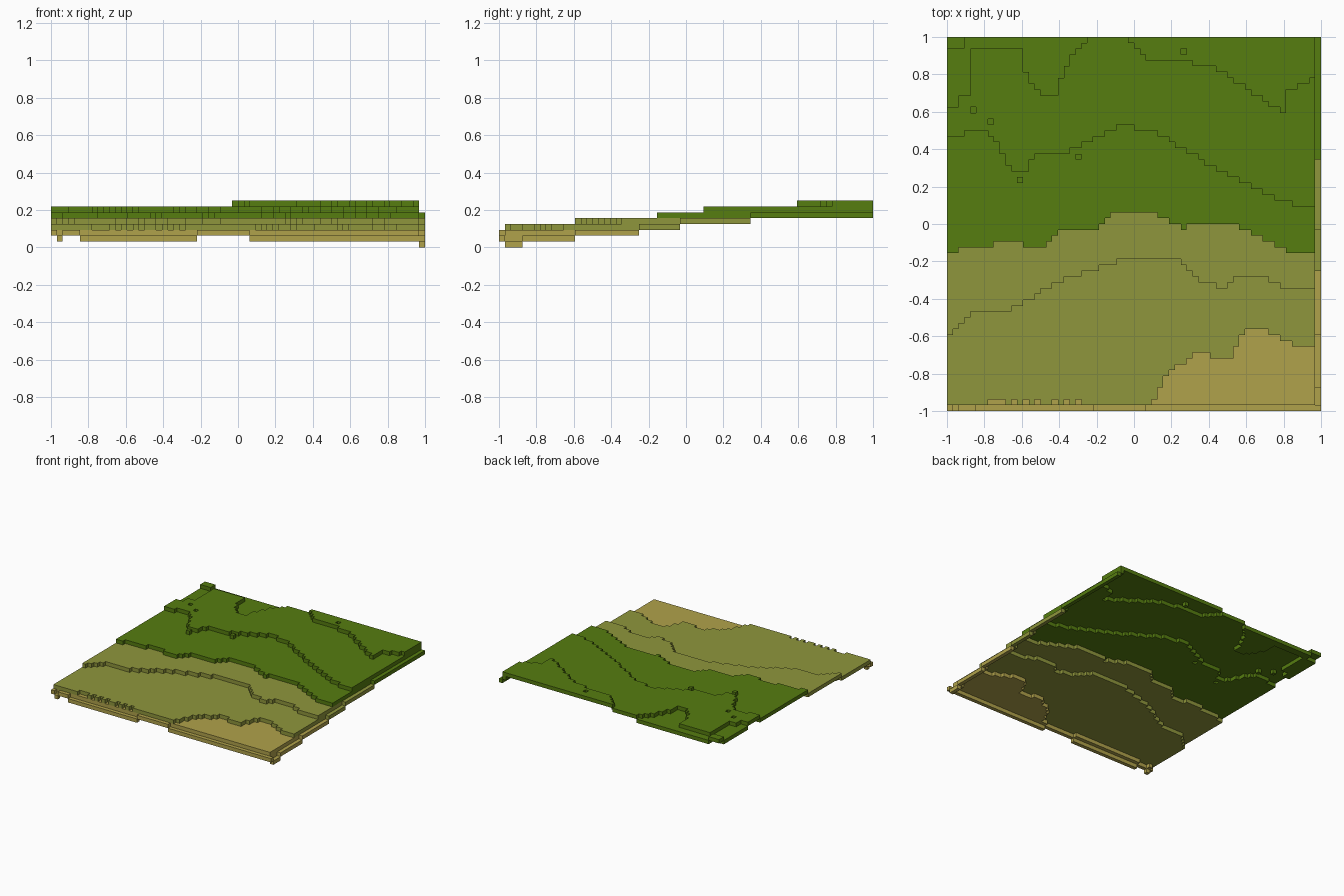
import bpy
import bmesh

cube = bpy.data.objects.get("Cube")
if cube:
    bpy.data.objects.remove(cube, do_unlink=True)

N = 64            # blocks along each side
S = 2.0 / N       # block size

# Front edge of each terrace as (x, y) points
SAND_EDGE = [(-1, -.97), (.09, -.97), (.16, -.83), (.32, -.69), (.52, -.72), (.6, -.56),
             (.7, -.56), (.85, -.65), (1, -.65)]
DRY_EDGE = [(-1, -.62), (-.87, -.47), (-.66, -.46), (-.4, -.31), (-.03, -.185), (.22, -.185),
            (.36, -.31), (.5, -.34), (.53, -.28), (.7, -.28), (.8, -.34), (1, -.34)]
GRASS_EDGE = [(-1, -.15), (-.69, -.1), (-.47, -.12), (-.4, -.03), (-.2, -.02), (-.1, .06),
              (.13, .05), (.25, -.02), (.52, .01), (.82, -.15), (1, -.15)]
HILL_EDGE = [(-1, .48), (-.77, .49), (-.66, .28), (-.59, .28), (-.52, .36), (-.36, .38),
             (-.05, .53), (.16, .47), (.42, .3), (.82, .11), (1, .1)]
TOP_EDGE = [(-.04, 1), (.08, .88), (.42, .85), (.54, .76), (.8, .6), (.82, .7), (1, .8)]
# Front edge of the shallow hollow at the back
HOLLOW_EDGE = [(-.88, .94), (-.6, .94), (-.57, .76), (-.5, .69), (-.42, .69), (-.34, .9), (-.22, 1)]
# Lone dips and bumps: (x, y, level)
LONE = [(-.86, .61, 5), (-.77, .55, 5), (-.62, .23, 6), (-.3, .36, 6), (.26, .92, 6)]
# Steps of the sunken right border, rising by one level at each y
BORDER_STEPS = (-.6, -.26, -.04, .34)


def along(points, x):
    """Linear interpolation of an edge; out of reach beyond its ends."""
    for (x0, y0), (x1, y1) in zip(points, points[1:]):
        if x0 <= x <= x1:
            return y0 + (y1 - y0) * (x - x0) / (x1 - x0)
    return 9.0


def cell(v):
    return int((v + 1) / S)


def level(i, j):
    """Top block level at a grid cell."""
    x, y = -1 + (i + .5) * S, -1 + (j + .5) * S
    if i == N - 1:                                   # sunken right border
        return 0 if 1 <= j <= 3 else 1 + sum(y > step for step in BORDER_STEPS)
    if j == 0:                                       # sunken front border
        return 2 if -.22 < x < .06 or i in (0, 2, 3, 4) else 1
    if j == 1 and i in (7, 8, 9, 11, 13, 15, 18, 20, 22):
        return 2                                     # notches in the front lip
    edges = (SAND_EDGE, DRY_EDGE, GRASS_EDGE, HILL_EDGE, TOP_EDGE)
    h = 2 + sum(y > along(edge, x) for edge in edges)
    if h == 6:                                       # hollow and side dip
        if y > along(HOLLOW_EDGE, x):
            h = 5
        if x < -.87 and y > (.63 if x < -.94 else .69):
            h = 6 if x < -.9 and y > .94 else 5
    return h


H = {(i, j): level(i, j) for i in range(N) for j in range(N)}
for x, y, lv in LONE:
    H[cell(x), cell(y)] = lv

# Blocks: one thick, deeper where a neighbour is more than a block lower
blocks = set()
for (i, j), h in H.items():
    near = [H[c] for c in ((i + 1, j), (i - 1, j), (i, j + 1), (i, j - 1)) if c in H]
    for k in range(min(h, min(near) + 1), h + 1):
        blocks.add((i, j, k))


def make_material(name, rgb):
    mat = bpy.data.materials.new(name)
    mat.use_nodes = True
    mat.diffuse_color = (*rgb, 1)
    mat.node_tree.nodes["Principled BSDF"].inputs["Base Color"].default_value = (*rgb, 1)
    return mat


def block_side(block, axis, step):
    """Grid corners of one block side, wound to face outwards."""
    corners = []
    for a, b in ((0, 0), (1, 0), (1, 1), (0, 1)):
        p = list(block)
        p[axis] += max(step, 0)
        p[(axis + 1) % 3] += a
        p[(axis + 2) % 3] += b
        corners.append(tuple(p))
    return corners[::step]


def build_layer(name, low, high, mat):
    """Exposed block faces between two levels, as one object."""
    bm = bmesh.new()
    verts = {}
    for block in sorted(blocks):
        if not low <= block[2] <= high:
            continue
        for axis in range(3):
            for step in (1, -1):
                beside = list(block)
                beside[axis] += step
                if tuple(beside) in blocks:
                    continue
                corners = block_side(block, axis, step)
                for p in corners:
                    if p not in verts:
                        verts[p] = bm.verts.new((-1 + p[0] * S, -1 + p[1] * S, p[2] * S))
                bm.faces.new([verts[p] for p in corners])
    mesh = bpy.data.meshes.new(name)
    bm.to_mesh(mesh)
    bm.free()
    mesh.materials.append(mat)
    bpy.context.collection.objects.link(bpy.data.objects.new(name, mesh))


# Coloured bands by height
build_layer("sand_terraces", 0, 2, make_material("sand", (.434, .361, .070)))
build_layer("dry_grass_terraces", 3, 4, make_material("dry_grass", (.275, .305, .045)))
build_layer("grass_terraces", 5, 7, make_material("grass_green", (.093, .205, .005)))
